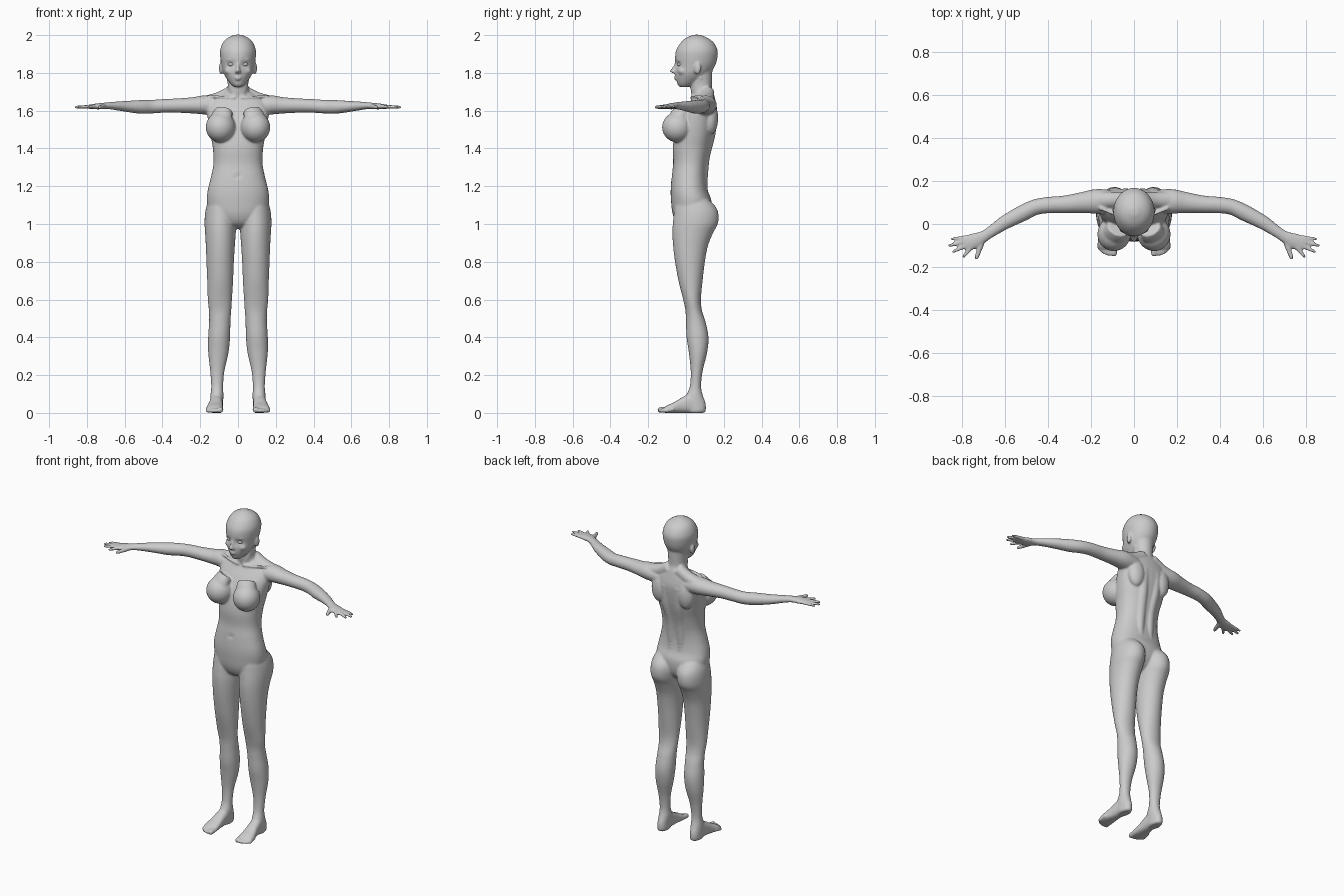
import bpy, bmesh, math
from mathutils import Vector, Matrix

bm = bmesh.new()
SIDES = (1, -1)


def smooth_rows(rows, n=5):
    """Catmull-Rom interpolation of rows of numbers."""
    out = []
    for i in range(len(rows) - 1):
        p0, p1 = rows[max(i - 1, 0)], rows[i]
        p2, p3 = rows[i + 1], rows[min(i + 2, len(rows) - 1)]
        for k in range(n):
            t = k / n
            out.append([0.5 * (2 * b + (c - a) * t + (2 * a - 5 * b + 4 * c - d) * t * t
                               + (3 * b - a - 3 * c + d) * t ** 3)
                        for a, b, c, d in zip(p0, p1, p2, p3)])
    out.append(list(rows[-1]))
    return out


def ring(c, u, v, a, b, p=2.0, n=40):
    pts = []
    for i in range(n):
        t = 2 * math.pi * i / n
        co, si = math.cos(t), math.sin(t)
        pts.append(c + u * a * math.copysign(abs(co) ** (2 / p), co)
                   + v * b * math.copysign(abs(si) ** (2 / p), si))
    return pts


def skin(rings, s=1):
    """Bridge rings into a closed shell, mirrored in x when s is -1."""
    vr = [[bm.verts.new((q.x * s, q.y, q.z)) for q in r] for r in rings]
    n = len(vr[0])
    for r0, r1 in zip(vr, vr[1:]):
        for i in range(n):
            bm.faces.new((r0[i], r0[(i + 1) % n], r1[(i + 1) % n], r1[i]))
    bm.faces.new(vr[0][::-1])
    bm.faces.new(vr[-1])


X, Y, Z = Vector((1, 0, 0)), Vector((0, 1, 0)), Vector((0, 0, 1))


def stack(rows, s=1, p=2.0):
    """Horizontal sections: z, x min, x max, y front, y back."""
    skin([ring(Vector(((x0 + x1) / 2, (y0 + y1) / 2, z)), X, Y, abs(x1 - x0) / 2,
               abs(y1 - y0) / 2, p) for z, x0, x1, y0, y1 in smooth_rows(rows)], s)


def tube(rows, s=1, n=24):
    """Sections across a path: x, y, z, half width, half height."""
    rows = smooth_rows(rows)
    rings = []
    for i, r in enumerate(rows):
        t = Vector(rows[min(i + 1, len(rows) - 1)][:3]) - Vector(rows[max(i - 1, 0)][:3])
        u = t.cross(Z).normalized()
        v = u.cross(t).normalized()
        rings.append(ring(Vector(r[:3]), u, v, r[3], r[4], n=n))
    skin(rings, s)


def limb(a, b, r0, r1, s=1):
    """Short rounded digit from a to b."""
    a, b = Vector(a), Vector(b)
    prof = ((0, r0), (0.5, (r0 + r1) / 2), (0.85, r1), (0.96, r1 * 0.75), (1, r1 * 0.3))
    tube([(*a.lerp(b, t), r, r) for t, r in prof], s, 12)


def blob(c, size, s=1, rot=0.0):
    m = (Matrix.Translation((c[0] * s, c[1], c[2])) @ Matrix.Rotation(rot * s, 4, 'Z')
         @ Matrix.Diagonal((*size, 1)))
    bmesh.ops.create_uvsphere(bm, u_segments=32, v_segments=20, radius=1, matrix=m)


def dent(c, radius, depth):
    """Push nearby front vertices backwards."""
    for v in bm.verts:
        if v.co.y < 0.03:
            d = (Vector((v.co.x, 0, v.co.z)) - Vector((c[0], 0, c[1]))).length
            v.co.y += depth * math.exp(-(d / radius) ** 2)


# Head shell with eye sockets
stack([(z, -w, w, f, b) for z, w, f, b in (
    (1.724, .018, -.032, .01), (1.74, .038, -.046, .05), (1.77, .061, -.055, .10),
    (1.80, .077, -.058, .13), (1.84, .087, -.056, .155), (1.88, .094, -.058, .166),
    (1.92, .095, -.052, .167), (1.96, .08, -.028, .147), (1.985, .055, .0, .115),
    (2.002, .018, .04, .075))])
for s in SIDES:
    dent((.036 * s, 1.845), .017, .011)
dent((0, 1.755), .012, .004)

# Nose, lips, brows, cheeks and ears
stack([(1.857, -.006, .006, -.058, -.03), (1.83, -.009, .009, -.072, -.03),
       (1.812, -.013, .013, -.087, -.03), (1.803, -.014, .014, -.08, -.03),
       (1.797, -.008, .008, -.065, -.03)])
blob((0, -.05, 1.777), (.021, .014, .005))
blob((0, -.049, 1.767), (.018, .014, .006))
for s in SIDES:
    blob((.010, -.06, 1.805), (.008, .012, .007), s)
    blob((.036, -.034, 1.868), (.026, .015, .007), s, .3)
    blob((.045, -.015, 1.81), (.026, .028, .022), s)
    blob((.088, .06, 1.825), (.012, .02, .033), s, -.35)

# Neck
stack([(1.62, -.06, .06, .05, .15), (1.68, -.061, .061, .03, .15), (1.72, -.055, .055, .024, .138),
       (1.76, -.055, .055, .025, .138), (1.82, -.06, .06, .03, .14)])

# Torso
stack([(z, -w, w, f, b) for z, w, f, b in (
    (.975, .03, .0, .06), (1.0, .10, -.045, .10), (1.05, .15, -.07, .13), (1.12, .165, -.079, .135),
    (1.18, .16, -.081, .115), (1.25, .143, -.076, .108), (1.32, .13, -.068, .113),
    (1.40, .133, -.07, .13), (1.47, .145, -.06, .148), (1.54, .157, -.04, .16),
    (1.60, .165, -.01, .165), (1.645, .15, .02, .158), (1.68, .10, .04, .15),
    (1.70, .06, .045, .145))], p=2.25)
dent((0, 1.255), .008, .008)

for s in SIDES:
    # Shoulder slope, collarbone, neck muscle
    tube([(.03, .115, 1.70, .035, .035), (.10, .112, 1.664, .038, .035), (.19, .11, 1.645, .04, .03)], s)
    tube([(.015, .03, 1.668, .009, .008), (.08, .042, 1.672, .008, .007), (.16, .075, 1.677, .008, .007)], s)
    tube([(.012, .034, 1.665, .008, .008), (.034, .05, 1.72, .012, .012), (.053, .08, 1.78, .01, .01)], s)

    # Chest mass
    blob((.092, -.045, 1.512), (.078, .082, .08), s, .35)
    tube([(.075, -.02, 1.60, .05, .04), (.088, -.045, 1.56, .06, .045), (.09, -.06, 1.52, .06, .04)], s)

    # Back muscles beside the spine, shoulder blade
    tube([(.035, .092, 1.17, .022, .022), (.034, .093, 1.25, .025, .023), (.036, .105, 1.36, .028, .022),
          (.045, .132, 1.48, .03, .024), (.05, .145, 1.60, .03, .02)], s)
    blob((.095, .133, 1.56), (.05, .036, .085), s, -.25)

    # Arm down to the palm
    tube([(.08, .10, 1.62, .055, .045), (.17, .105, 1.63, .058, .051), (.24, .10, 1.628, .049, .043),
          (.32, .092, 1.627, .041, .038), (.40, .088, 1.625, .038, .036), (.46, .078, 1.621, .037, .036),
          (.52, .05, 1.62, .038, .036), (.60, .008, 1.623, .033, .028), (.66, -.032, 1.626, .027, .021),
          (.70, -.058, 1.626, .027, .017), (.74, -.077, 1.623, .036, .016), (.78, -.09, 1.621, .037, .012),
          (.795, -.095, 1.62, .03, .009)], s)

    # Fingers and thumb
    for bx, by, tx, ty, r in ((.77, -.06, .855, -.07, .009), (.78, -.078, .867, -.103, .01),
                              (.775, -.098, .848, -.131, .01), (.76, -.112, .798, -.156, .01),
                              (.705, -.075, .737, -.166, .013)):
        limb((bx, by, 1.622), (tx, ty, 1.618), r * 1.1, r * .8, s)

    # Leg with buttock, knee, calf and heel
    stack([(1.13, .03, .155, -.05, .12), (1.09, .012, .168, -.06, .158), (1.05, .006, .175, -.065, .172),
           (1.00, .009, .177, -.07, .168), (.95, .012, .174, -.072, .142), (.88, .017, .17, -.068, .115),
           (.80, .022, .167, -.058, .10), (.70, .026, .163, -.04, .088), (.60, .032, .16, -.015, .079),
           (.54, .036, .154, -.003, .085), (.48, .04, .153, .0, .104), (.40, .042, .158, .003, .119),
           (.32, .05, .158, .015, .112), (.22, .072, .147, .025, .088), (.14, .079, .142, .02, .08),
           (.09, .077, .146, .0, .09), (.05, .08, .147, -.01, .104), (.012, .082, .146, .0, .105),
           (.0, .088, .14, .01, .095)], s)

    # Foot
    rows = smooth_rows([(.09, .113, .026, .06), (.03, .114, .033, .10), (-.02, .117, .036, .082),
                        (-.06, .121, .042, .058), (-.095, .123, .045, .042), (-.115, .122, .042, .03)])
    skin([ring(Vector((x, y, h / 2)), X, Z, w, h / 2, 2.5) for y, x, w, h in rows], s)

    # Toes
    for x, y, r in ((.092, -.15, .015), (.115, -.149, .011), (.132, -.143, .0105),
                    (.147, -.134, .01), (.16, -.12, .0095)):
        limb((x, y + .055, .02), (x + .002, y, r * .9), r, r, s)

# Fuse all masses into one smooth body
bmesh.ops.recalc_face_normals(bm, faces=bm.faces)
mesh = bpy.data.meshes.new("body")
bm.to_mesh(mesh)
bm.free()
body = bpy.data.objects.new("body", mesh)
bpy.context.collection.objects.link(body)
remesh = body.modifiers.new("fuse", 'REMESH')
remesh.mode = 'VOXEL'
remesh.voxel_size = 0.006
remesh.use_smooth_shade = True
soften = body.modifiers.new("soften", 'SMOOTH')
soften.factor = 0.5
soften.iterations = 5

# Eyes
for s, side in zip(SIDES, ("left", "right")):
    bpy.ops.mesh.primitive_uv_sphere_add(segments=24, ring_count=16, radius=.014,
                                         location=(.036 * s, -.032, 1.845))
    eye = bpy.context.object
    eye.name = side + "_eye"
    eye.scale = (1.2, 1, .75)
    bpy.ops.object.shade_smooth()
